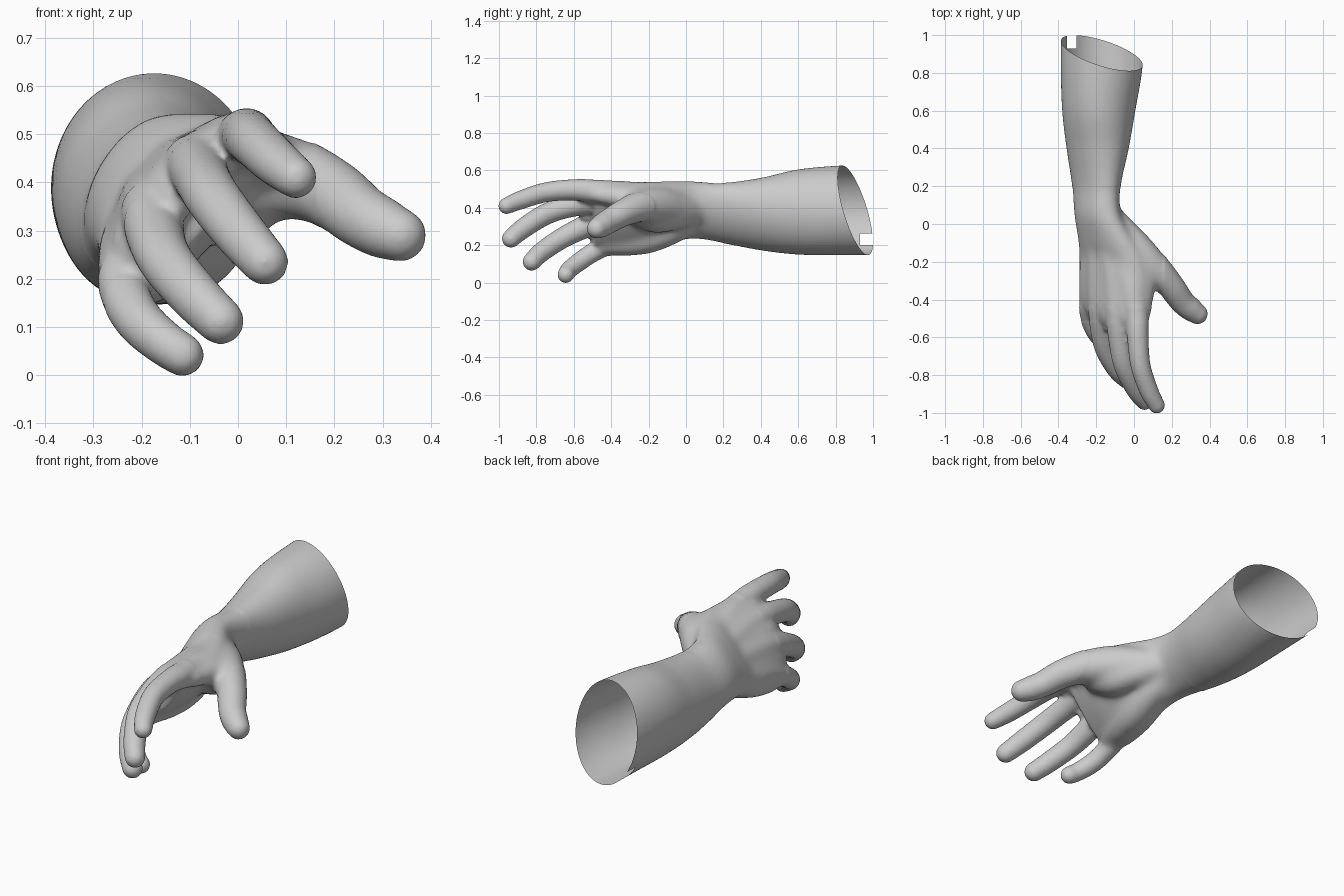
import bpy, bmesh, math
from mathutils import Vector

if "Cube" in bpy.data.objects:
    bpy.data.objects.remove(bpy.data.objects["Cube"])

SIDES = 64
bm = bmesh.new()


def spline(pts, steps=8):
    """Catmull-Rom through tuples of any length."""
    p = [pts[0]] + list(pts) + [pts[-1]]
    out = []
    for i in range(1, len(p) - 2):
        for s in range(steps):
            t = s / steps
            out.append([0.5 * (2 * b + (c - a) * t + (2 * a - 5 * b + 4 * c - d) * t * t
                               + (3 * b - a - 3 * c + d) * t ** 3)
                        for a, b, c, d in zip(*p[i - 1:i + 3])])
    return out + [list(pts[-1])]


def loft(rings):
    """Closed solid through a list of vertex rings."""
    rv = [[bm.verts.new(co) for co in r] for r in rings]
    for r0, r1 in zip(rv, rv[1:]):
        for i in range(SIDES):
            j = (i + 1) % SIDES
            bm.faces.new((r0[i], r0[j], r1[j], r1[i]))
    bm.faces.new(rv[0][::-1])
    bm.faces.new(rv[-1])


def tube(pts, grow=0.004):
    """Round-ended tube along (x, y, z, radius) points."""
    path = spline(pts)
    c = [Vector(p[:3]) for p in path]
    r = [p[3] + grow for p in path]
    end = (c[-1] - c[-2]).normalized()
    tip, rad = c[-1].copy(), r[-1]
    for k in range(1, 7):
        a = k / 6 * math.radians(86)
        c.append(tip + end * rad * math.sin(a))
        r.append(rad * math.cos(a))
    rings = []
    for i, q in enumerate(c):
        t = (c[min(i + 1, len(c) - 1)] - c[max(i - 1, 0)]).normalized()
        u = t.cross(Vector((0, 0, 1))).normalized()
        v = u.cross(t)
        rings.append([q + r[i] * (u * math.cos(a) + v * math.sin(a))
                      for a in (2 * math.pi * k / SIDES for k in range(SIDES))])
    loft(rings)


# forearm, wrist and palm: y, x min, x max, z min, z max, diagonal lean
sections = [
    (1.15, -.385, .055, .15, .63, 0), (.85, -.388, .047, .146, .627, 0),
    (.6, -.38, .007, .15, .605, .05), (.4, -.357, -.028, .173, .560, .2),
    (.2, -.327, -.07, .21, .534, .38), (.05, -.317, -.068, .233, .544, .42),
    (-.08, -.297, -.0, .215, .545, .52), (-.2, -.29, .05, .165, .542, .68),
    (-.35, -.285, .065, .14, .535, .80), (-.49, -.265, .04, .15, .51, .9)]
rings = []
for y, x0, x1, z0, z1, lean in spline(sections):
    d = math.acos(lean)
    rings.append([Vector(((x0 + x1) / 2 + (x1 - x0) / 2 * math.cos(t), y,
                          (z0 + z1) / 2 + (z1 - z0) / 2 * math.cos(t - d)))
                  for t in (2 * math.pi * k / SIDES for k in range(SIDES))])
loft(rings)

# fingers, each starting inside the wrist
index = [(-.12, .0, .42, .06), (-.02, -.3, .472, .066), (.012, -.47, .486, .061),
         (.02, -.6, .496, .053), (.035, -.75, .483, .049), (.078, -.88, .443, .046),
         (.12, -.96, .41, .040)]
middle = [(-.15, .0, .42, .06), (-.10, -.3, .43, .066), (-.087, -.47, .433, .062),
          (-.075, -.62, .408, .055), (-.05, -.75, .365, .053), (.008, -.87, .29, .050),
          (.056, -.936, .235, .045)]
ring = [(-.18, .0, .38, .06), (-.178, -.3, .355, .066), (-.177, -.45, .335, .062),
        (-.17, -.57, .285, .056), (-.147, -.67, .233, .052), (-.09, -.77, .165, .049),
        (-.036, -.825, .112, .045)]
little = [(-.2, .0, .33, .06), (-.22, -.25, .265, .066), (-.232, -.4, .215, .058),
          (-.233, -.49, .165, .049), (-.204, -.57, .112, .046), (-.155, -.625, .068, .043),
          (-.115, -.643, .042, .041)]
for f in (index, middle, ring, little):
    tube(f)
# flesh between neighbouring knuckles, ending at the webs
for p, q in ((index, middle), (middle, ring), (ring, little)):
    mid = [[(a + b) / 2 for a, b in zip(u, v)] for u, v in zip(p[:4], q[:4])]
    x, y, z, r = [a * .45 + b * .55 for a, b in zip(mid[2], mid[3])]
    tube(mid[:3] + [[x, y, z, r * .68]], 0)
# thumb
tube([(-.16, .1, .39, .05), (-.07, -.035, .40, .08), (.015, -.145, .413, .095),
      (.11, -.24, .408, .083), (.195, -.33, .375, .069), (.255, -.41, .33, .062),
      (.30, -.45, .305, .059), (.336, -.476, .29, .051)])
# web from thumb to index, thumb pad, heel of the hand
tube([(-.12, .05, .40, .05), (-.0, -.14, .43, .08), (.045, -.28, .45, .07),
      (.05, -.40, .463, .054), (.035, -.52, .48, .04)], 0)
tube([(-.16, .1, .38, .05), (-.06, -.06, .36, .08), (-.01, -.17, .355, .09),
      (.025, -.27, .38, .07)], 0)
tube([(-.19, .1, .36, .05), (-.17, -.05, .295, .078), (-.18, -.2, .243, .088),
      (-.195, -.33, .217, .075), (-.205, -.42, .205, .055)], 0)

me = bpy.data.meshes.new("hand_and_forearm")
bm.to_mesh(me)
bm.free()
obj = bpy.data.objects.new("hand_and_forearm", me)
bpy.context.collection.objects.link(obj)

# fuse everything into one smooth skin
rem = obj.modifiers.new("fuse", 'REMESH')
rem.mode = 'VOXEL'
rem.voxel_size = 0.008
smo = obj.modifiers.new("soften", 'SMOOTH')
smo.factor = 0.5
smo.iterations = 12
dg = bpy.context.evaluated_depsgraph_get()
skin = bpy.data.meshes.new_from_object(obj.evaluated_get(dg))
obj.modifiers.clear()
obj.data = skin

bm = bmesh.new()
bm.from_mesh(skin)
# soften the palm and wrist further
for limit, rounds in ((-.52, 12), (-.44, 35)):
    soft = [v for v in bm.verts if limit < v.co.y < .2 and v.co.x < .16]
    for _ in range(rounds):
        bmesh.ops.smooth_vert(bm, verts=soft, factor=.5, use_axis_x=True,
                              use_axis_y=True, use_axis_z=True)


# open the arm with a slanted cut, then nick a small notch in the rim
def cut(co, no, faces, clear=False):
    geom = list({e for f in faces for e in f.edges} | {v for f in faces for v in f.verts}) + faces
    bmesh.ops.bisect_plane(bm, geom=geom, plane_co=co, plane_no=no, clear_outer=clear)


cut((-.17, .904, .39), (.30, 1, .29), bm.faces[:], True)
for co, no in [((0, .93, 0), (0, 1, 0)), ((0, 0, .20), (0, 0, 1)), ((0, 0, .262), (0, 0, 1))]:
    cut(co, no, [f for f in bm.faces if f.calc_center_median().y > .88])
gone = []
for f in bm.faces:
    m = f.calc_center_median()
    if m.y > .93 and .20 < m.z < .262 and m.x < -.2:
        gone.append(f)
bmesh.ops.delete(bm, geom=gone, context='FACES')
for f in bm.faces:
    f.smooth = True
bm.to_mesh(skin)
bm.free()
